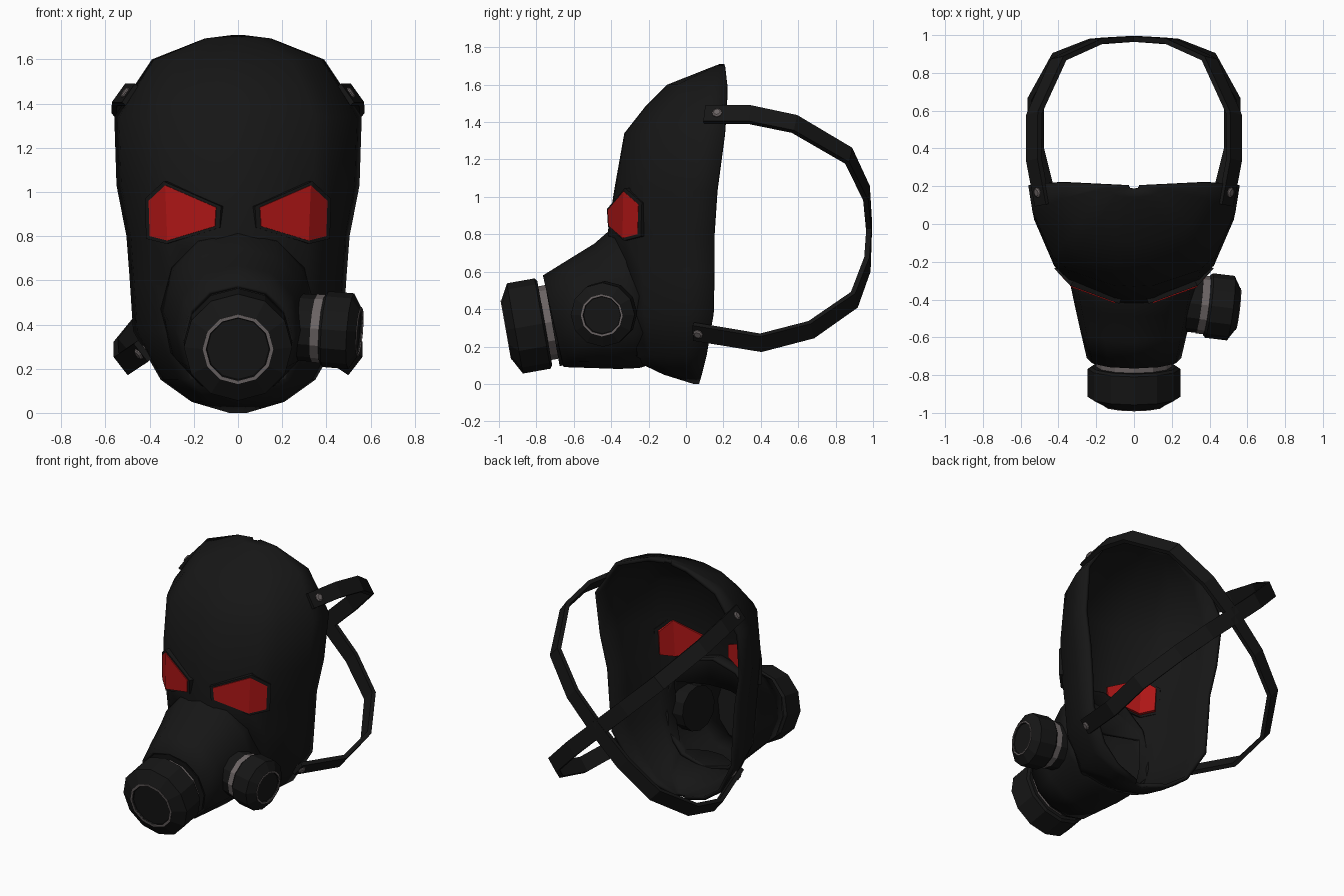
import bpy, bmesh, math
from mathutils import Vector

if "Cube" in bpy.data.objects:
    bpy.data.objects.remove(bpy.data.objects["Cube"])


def material(name, r, g, b):
    m = bpy.data.materials.new(name)
    m.diffuse_color = (r, g, b, 1)
    m.use_nodes = True
    m.node_tree.nodes["Principled BSDF"].inputs["Base Color"].default_value = m.diffuse_color
    return m


BLACK = material("black_rubber", .008, .008, .008)
RED = material("red_glass", .42, .008, .008)
STEEL = material("dull_steel", .15, .13, .13)


def build(name, verts, faces, mat, closed=True, smooth=None):
    bm = bmesh.new()
    vs = [bm.verts.new(v) for v in verts]
    for f in faces:
        bm.faces.new([vs[i] for i in f])
    bmesh.ops.remove_doubles(bm, verts=bm.verts, dist=1e-5)
    if closed:
        bmesh.ops.recalc_face_normals(bm, faces=bm.faces)
    me = bpy.data.meshes.new(name)
    bm.to_mesh(me)
    bm.free()
    me.materials.append(mat)
    ob = bpy.data.objects.new(name, me)
    bpy.context.collection.objects.link(ob)
    if smooth:
        bpy.ops.object.select_all(action='DESELECT')
        ob.select_set(True)
        bpy.context.view_layer.objects.active = ob
        bpy.ops.object.shade_smooth_by_angle(angle=math.radians(smooth))
    return ob


def loft(name, rings, mat, loop=False, skip=lambda r, i: False, caps=False, **kw):
    n = len(rings[0])
    faces = []
    for r in range(len(rings) - 1):
        for i in range(n if loop else n - 1):
            if not skip(r, i):
                j = (i + 1) % n
                faces.append((r * n + i, r * n + n + i, r * n + n + j, r * n + j))
    if caps:
        faces += [tuple(range(n)), tuple(range((len(rings) - 1) * n, len(rings) * n))]
    return build(name, [p for ring in rings for p in ring], faces, mat, **kw)


def lathe(name, profile, origin, axis, mat, sides=12):
    # profile of (radius, distance along axis), spun about the axis
    axis = Vector(axis).normalized()
    up = Vector((0, 0, 1))
    u = (up - axis * up.dot(axis)).normalized()
    v = axis.cross(u)
    rings = []
    for r, h in profile:
        c = Vector(origin) + axis * h
        rings.append([c + (u * math.cos(a) + v * math.sin(a)) * r
                      for a in (2 * math.pi * k / sides for k in range(sides))])
    return loft(name, rings, mat, loop=True)


def solidify(ob, t):
    m = ob.modifiers.new("thickness", 'SOLIDIFY')
    m.thickness, m.offset = t, -1


def mirror(ob):
    ob.modifiers.new("mirror", 'MIRROR')


# Face shell: horizontal slices (height, half width, front y, back y)
slices = [(1.71, .03, .18, .205), (1.695, .15, .14, .21), (1.6, .39, -.10, .22),
          (1.48, .47, -.22, .215), (1.34, .56, -.33, .205), (1.03, .55, -.385, .165),
          (.8, .505, -.42, .15), (.6, .49, -.40, .15), (.37, .475, -.38, .145),
          (.15, .35, -.33, .11), (.05, .21, -.12, .085), (0, .04, .04, .07)]
half = [(0, 1), (.19, .99), (.62, .84), (.77, .70), (.96, .26), (1, 0)]
section = [(-x, d) for x, d in reversed(half[1:])] + half
rows = [[(x * w, b + (f - b) * d, z) for x, d in section] for z, w, f, b in slices]
shell = loft("face_shell", rows, BLACK, closed=False, smooth=35,
             skip=lambda r, i: 3 <= i <= 6 and r in (7, 8))
solidify(shell, .025)

# Snout: rings from face to nozzle (top y, top z, bottom y, bottom z, half width)
snout_rings = [(-.30, .84, -.20, .10, .35), (-.41, .82, -.25, .085, .335),
               (-.49, .75, -.36, .08, .315), (-.62, .67, -.50, .085, .285),
               (-.765, .58, -.655, .09, .25)]


def snout_ring(yt, zt, yb, zb, w):
    ring = []
    for k in range(12):
        a = 2 * math.pi * k / 12
        s, c = math.sin(a), math.cos(a)
        s = math.copysign(abs(s) ** .92, s)
        c = math.copysign(abs(c) ** .92, c)
        t = (1 + c) / 2
        ring.append((w * s, yb + (yt - yb) * t, zb + (zt - zb) * t))
    return ring


snout = loft("snout", [snout_ring(*r) for r in snout_rings], BLACK,
             loop=True, closed=False, smooth=35)
solidify(snout, .02)

# Eye lenses and their rims
eye = [Vector(p) for p in ((.10, -.42, .93), (.33, -.335, 1.03), (.405, -.255, .96),
                           (.40, -.26, .80), (.32, -.34, .78), (.105, -.415, .845))]
mid = sum(eye, Vector()) / 6
for name, scale, push, thick, mat in (("eye_lens", 1, 0, .07, RED),
                                      ("eye_rim", 1.13, .008, .045, BLACK)):
    pts = [mid + (p - mid) * scale + Vector((0, push, 0)) for p in eye]
    ob = build(name, pts, [(5, 4, 1, 0), (4, 3, 2, 1)], mat, closed=False)
    mirror(ob)
    solidify(ob, thick)


# Filter canisters: front one, and a smaller one on the right cheek only
def canister(name, origin, axis, r, length, face_r, neck_r, base):
    b = length * .78
    lathe(name + "_base", [(0, base[1]), (base[0], base[1]), (base[0], base[2]), (0, base[2])],
          origin, axis, BLACK)
    lathe(name + "_neck", [(0, base[2] - .01), (neck_r, base[2] - .01), (neck_r, .015), (0, .015)],
          origin, axis, STEEL)
    lathe(name + "_body", [(0, 0), (r * .93, 0), (r, .012), (r, b), (face_r, length),
                           (face_r * .9, length), (face_r * .88, length - .008),
                           (0, length - .008)], origin, axis, BLACK)
    lathe(name + "_ring", [(face_r * .91, length - .01), (face_r, length - .01),
                           (face_r, length + .004), (face_r * .91, length + .004),
                           (face_r * .91, length - .01)], origin, axis, STEEL)


canister("front_filter", (0, -.755, .325), (0, -.985, -.175), .245, .208, .16, .20,
         (.24, -.07, -.038))
canister("side_filter", (.385, -.43, .38), (.985, -.12, -.08), .172, .165, .113, .155,
         (.152, -.2, -.03))

# Crossed head straps: one ribbon from upper right to lower left, mirrored
path = [Vector(p) for p in (
    (.485, .10, 1.44), (.53, .34, 1.44), (.53, .58, 1.39), (.40, .87, 1.22),
    (.20, .965, 1.02), (0, .98, .83), (-.20, .97, .64), (-.39, .90, .45),
    (-.52, .67, .29), (-.52, .40, .22), (-.43, .04, .28))]


def outward(i):
    t = (path[min(i + 1, len(path) - 1)] - path[max(i - 1, 0)]).normalized()
    p = path[i]
    n = Vector((p.x, p.y - .2, (p.z - .85) * .6))
    return t, (n - t * n.dot(t)).normalized()


ribbon = []
for i, p in enumerate(path):
    t, n = outward(i)
    side = t.cross(n) * .052
    n = n * .014
    ribbon.append([p + side + n, p + side - n, p - side - n, p - side + n])
mirror(loft("head_strap", ribbon, BLACK, loop=True, caps=True))

# Strap rivets
for name, i, j, along in (("upper_rivet", 0, 1, .07), ("lower_rivet", 10, 9, .03)):
    n = outward(i)[1]
    c = path[i] + (path[j] - path[i]).normalized() * along
    mirror(lathe(name, [(0, -.02), (.027, -.02), (.027, .02), (.018, .026), (0, .026)],
                 c, n, STEEL, sides=8))
